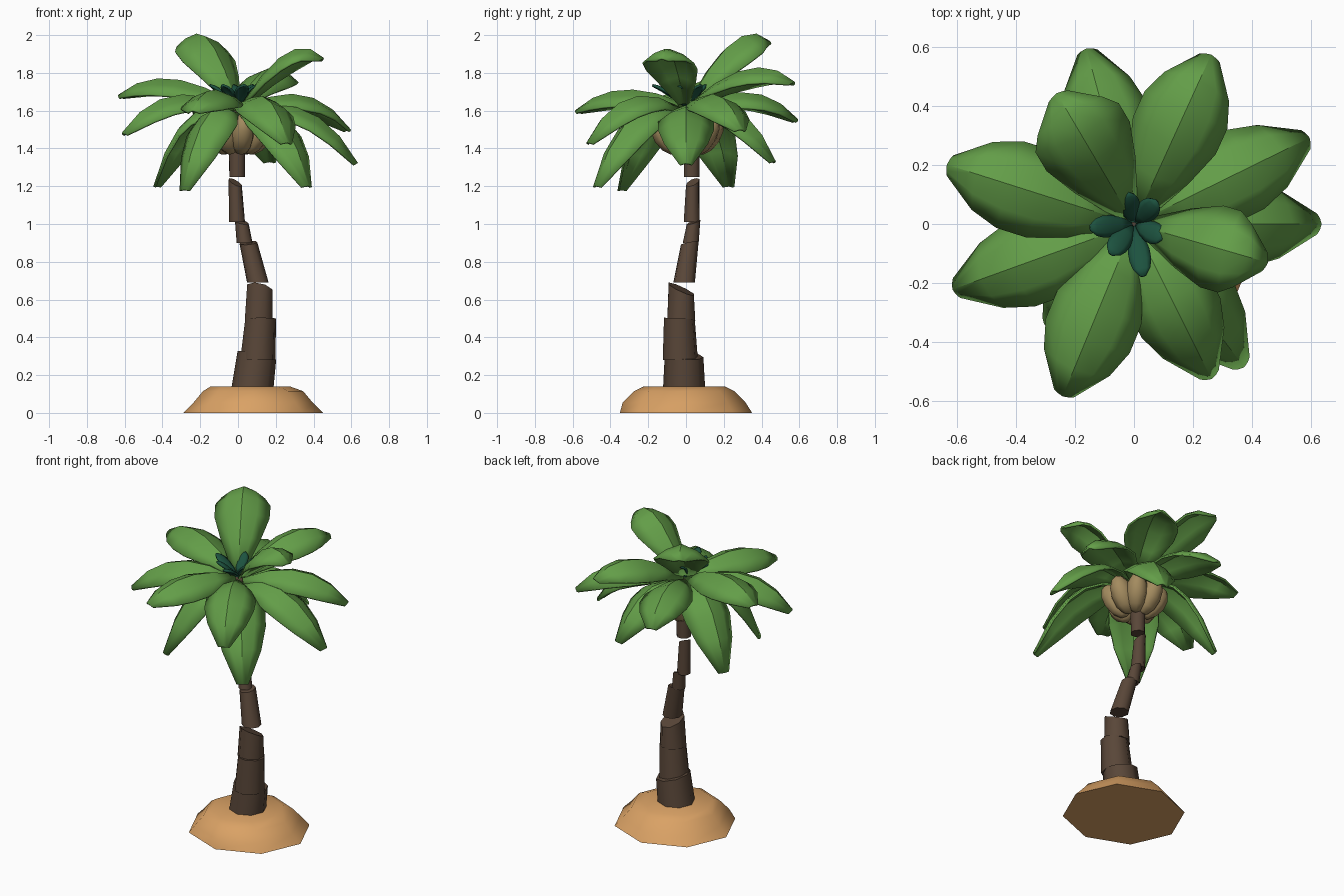
import bpy, bmesh, math
from mathutils import Vector, Matrix

if "Cube" in bpy.data.objects:
    bpy.data.objects.remove(bpy.data.objects["Cube"])


def mat(name, r, g, b):
    m = bpy.data.materials.new(name)
    m.diffuse_color = (r, g, b, 1)
    m.use_nodes = True
    m.node_tree.nodes["Principled BSDF"].inputs["Base Color"].default_value = m.diffuse_color
    return m


GREEN = mat("leaf green", 0.125, 0.34, 0.065)
TEAL = mat("dark shoot green", 0.012, 0.085, 0.05)
SAND = mat("sand", 0.70, 0.36, 0.13)
BARK = mat("bark brown", 0.10, 0.062, 0.04)
HUSK = mat("husk tan", 0.37, 0.26, 0.115)


def finish(name, bm, material, angle=35):
    bmesh.ops.recalc_face_normals(bm, faces=bm.faces)
    me = bpy.data.meshes.new(name)
    bm.to_mesh(me)
    bm.free()
    me.materials.append(material)
    ob = bpy.data.objects.new(name, me)
    bpy.context.collection.objects.link(ob)
    bpy.ops.object.select_all(action='DESELECT')
    ob.select_set(True)
    bpy.context.view_layer.objects.active = ob
    bpy.ops.object.shade_smooth_by_angle(angle=math.radians(angle))
    return ob


def loft(bm, rings):
    """Closed solid through rings of points."""
    vs = [[bm.verts.new(p) for p in ring] for ring in rings]
    n = len(vs[0])
    for a, b in zip(vs, vs[1:]):
        for i in range(n):
            j = (i + 1) % n
            bm.faces.new((a[i], a[j], b[j], b[i]))
    bm.faces.new(vs[0][::-1])
    bm.faces.new(vs[-1])


def ring(c, rx, ry, n, sx=0, sy=0, turn=0):
    """Polygon around c, sloped by sx, sy in height."""
    out = []
    for i in range(n):
        a = 2 * math.pi * i / n + turn
        x, y = rx * math.cos(a), ry * math.sin(a)
        out.append((c[0] + x, c[1] + y, c[2] + sx * x + sy * y))
    return out


# sand mound
bm = bmesh.new()
loft(bm, [ring((0.08, 0, 0), 0.37, 0.35, 8),
          ring((0.08, -0.01, 0.055), 0.315, 0.325, 8),
          ring((0.08, -0.01, 0.115), 0.265, 0.265, 8),
          ring((0.065, -0.01, 0.14), 0.21, 0.215, 8)])
finish("sand_mound", bm, SAND, 50)

# trunk: stacked, offset segments (bottom centre, radius, top centre, radius, top slope x, y)
segments = [
    ((0.075, -0.01, 0.12), 0.112, (0.10, -0.01, 0.305), 0.102, -0.22, -0.1),
    ((0.105, -0.03, 0.28), 0.095, (0.12, -0.035, 0.50), 0.083, 0, -0.05),
    ((0.11, -0.025, 0.49), 0.08, (0.115, -0.025, 0.655), 0.072, -0.2, -0.45),
    ((0.105, -0.01, 0.69), 0.058, (0.055, 0.02, 0.90), 0.048, 0.1, 0.2),
    ((0.035, 0.025, 0.90), 0.042, (0.02, 0.04, 1.01), 0.036, -0.2, 0.3),
    ((-0.005, 0.03, 1.01), 0.043, (-0.015, 0.035, 1.22), 0.036, -0.5, 0.4),
    ((-0.005, 0.03, 1.25), 0.044, (-0.005, 0.03, 1.60), 0.048, 0, 0),
]
for k, (c0, r0, c1, r1, sx, sy) in enumerate(segments):
    bm = bmesh.new()
    loft(bm, [ring(c0, r0, r0, 8, turn=0.2 * k), ring(c1, r1, r1, 8, sx, sy, 0.2 * k)])
    finish(f"trunk_segment_{k + 1}", bm, BARK, 50)

# ring of fat husk lobes under the crown
bm = bmesh.new()
for k in range(8):
    a = 2 * math.pi * k / 8 + 0.2
    m = (Matrix.Translation((0.0, 0.005, 1.475)) @ Matrix.Rotation(a, 4, 'Z')
         @ Matrix.Translation((0.11, 0, 0)) @ Matrix.Rotation(math.radians(32), 4, 'Y')
         @ Matrix.Diagonal((0.075, 0.066, 0.12, 1)))
    bmesh.ops.create_uvsphere(bm, u_segments=8, v_segments=6, radius=1, matrix=m)
finish("husk_cluster", bm, HUSK, 50)


def frond(name, tip, ctrl_z, base_z, half, material, r0=0.03, sag=0.55):
    """Arched leaf: bezier spine with a drooping cross-section."""
    tip = Vector(tip)
    d = Vector((tip.x, tip.y, 0))
    length = d.length
    d.normalize()
    side = Vector((-d.y, d.x, 0))
    p0 = d * r0 + Vector((0, 0, base_z))
    p1 = d * length * 0.64 + Vector((0, 0, ctrl_z))
    widths = [0.22, 0.72, 1.0, 1.0, 0.78, 0.22]
    bm = bmesh.new()
    rows = []
    for i, w in enumerate(widths):
        t = i / (len(widths) - 1)
        p = p0 * (1 - t) ** 2 + p1 * 2 * t * (1 - t) + tip * t * t
        tan = ((p1 - p0) * (1 - t) + (tip - p1) * t).normalized()
        up = tan.cross(side).normalized()
        if up.z < 0:
            up = -up
        row = []
        for s in (-1, -0.55, 0, 0.55, 1):
            q = p + side * s * w * half - up * abs(s) ** 1.6 * sag * w * half
            row.append(bm.verts.new(q))
        rows.append(row)
    for a, b in zip(rows, rows[1:]):
        for i in range(4):
            bm.faces.new((a[i], b[i], b[i + 1], a[i + 1]))
    ob = finish(name, bm, material, 40)
    sol = ob.modifiers.new("thickness", 'SOLIDIFY')
    sol.thickness = 0.012
    sol.offset = 0


# fronds in three tiers: tip positions
lower = [(0.63, 0.0, 1.32), (0.17, 0.47, 1.33), (-0.44, 0.23, 1.20),
         (-0.29, -0.35, 1.18), (0.37, -0.48, 1.20)]
middle = [(0.59, 0.29, 1.50), (-0.16, 0.59, 1.55), (-0.61, -0.22, 1.48), (0.26, -0.52, 1.43)]
upper = [(0.26, 0.57, 1.75), (-0.63, 0.20, 1.68), (-0.24, -0.58, 1.60)]
for k, t in enumerate(lower):
    frond(f"lower_frond_{k + 1}", t, 1.73, 1.59, 0.145, GREEN)
for k, t in enumerate(middle):
    frond(f"middle_frond_{k + 1}", t, 1.80, 1.61, 0.145, GREEN)
for k, t in enumerate(upper):
    frond(f"upper_frond_{k + 1}", t, t[2] + 0.19, 1.64, 0.15, GREEN)
frond("raised_frond_right", (0.45, -0.13, 1.875), 2.05, 1.64, 0.14, GREEN)
frond("raised_frond_back", (-0.26, 0.44, 1.965), 2.12, 1.65, 0.16, GREEN)

# dark young shoots at the heart of the crown
for k, (deg, r) in enumerate([(185, 0.15), (232, 0.13), (280, 0.18), (335, 0.11), (45, 0.11), (105, 0.11)]):
    a = math.radians(deg)
    frond(f"heart_shoot_{k + 1}", (r * math.cos(a), r * math.sin(a), 1.735),
          1.73, 1.63, 0.035, TEAL, 0.01, 0.3)
